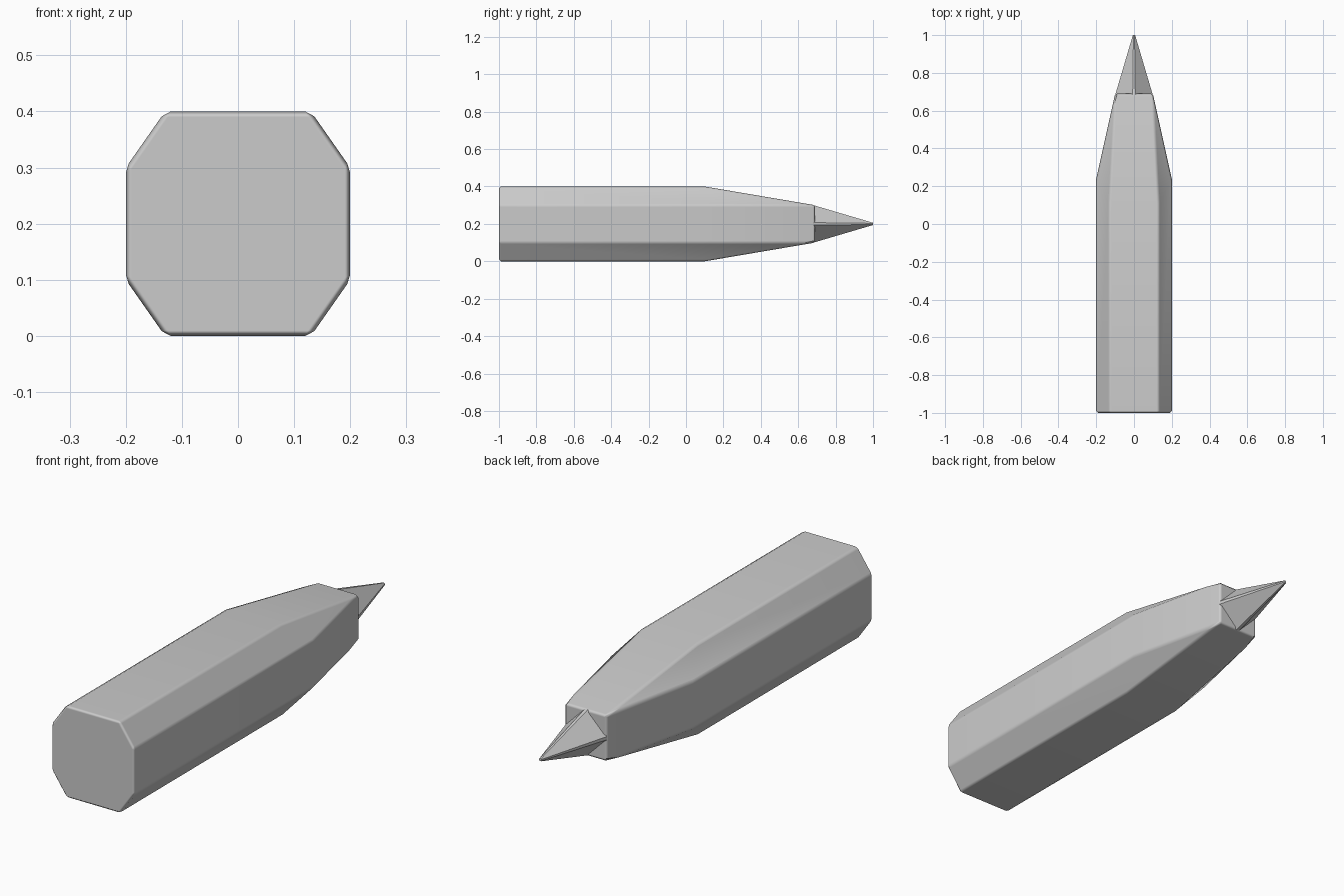
import bpy, bmesh
from mathutils import Vector

if "Cube" in bpy.data.objects:
    bpy.data.objects.remove(bpy.data.objects["Cube"])


def make_object(name, bm):
    bmesh.ops.remove_doubles(bm, verts=bm.verts, dist=1e-5)
    bmesh.ops.recalc_face_normals(bm, faces=bm.faces)
    mesh = bpy.data.meshes.new(name)
    bm.to_mesh(mesh)
    bm.free()
    obj = bpy.data.objects.new(name, mesh)
    bpy.context.collection.objects.link(obj)
    bpy.ops.object.select_all(action='DESELECT')
    obj.select_set(True)
    bpy.context.view_layer.objects.active = obj
    return obj


def loft(bm, rings):
    """Skin consecutive rings of points and cap both ends."""
    rows = [[bm.verts.new(p) for p in ring] for ring in rings]
    n = len(rows[0])
    for a, b in zip(rows, rows[1:]):
        for i in range(n):
            j = (i + 1) % n
            bm.faces.new((a[i], a[j], b[j], b[i]))
    bm.faces.new(rows[0])
    bm.faces.new(rows[-1])


ZC = 0.2   # height of the long axis
octagon = [(0.13, 0.2), (0.2, 0.1), (0.2, -0.1), (0.13, -0.2),
           (-0.13, -0.2), (-0.2, -0.1), (-0.2, 0.1), (-0.13, 0.2)]

# Octagonal barrel; top/bottom planes start tapering earlier than the sides
back = [Vector((x, -1, ZC + z)) for x, z in octagon]
shoulder = [Vector((x, 0.1 if abs(z) > 0.15 else 0.24, ZC + z)) for x, z in octagon]
collar = [Vector((0.1 if x > 0 else -0.1, 0.69, ZC + (0.1 if z > 0 else -0.1)))
          for x, z in octagon]
bm = bmesh.new()
loft(bm, [back, shoulder, collar])
barrel = make_object("barrel", bm)
bevel = barrel.modifiers.new("edge_chamfer", 'BEVEL')
bevel.width = 0.01
bevel.segments = 1
bevel.limit_method = 'ANGLE'
bevel.angle_limit = 0.45
bpy.ops.object.shade_smooth_by_angle(angle=0.6)
bevel.harden_normals = True

# Diamond-section point with narrow flats along its four ridges
def diamond(y, r, w):
    pts = [(w, r), (r, w), (r, -w), (w, -r), (-w, -r), (-r, -w), (-r, w), (-w, r)]
    return [Vector((x, y, ZC + z)) for x, z in pts]


bm = bmesh.new()
loft(bm, [diamond(0.685, 0.099, 0.007), diamond(1.0, 0.006, 0.003)])
make_object("point", bm)
